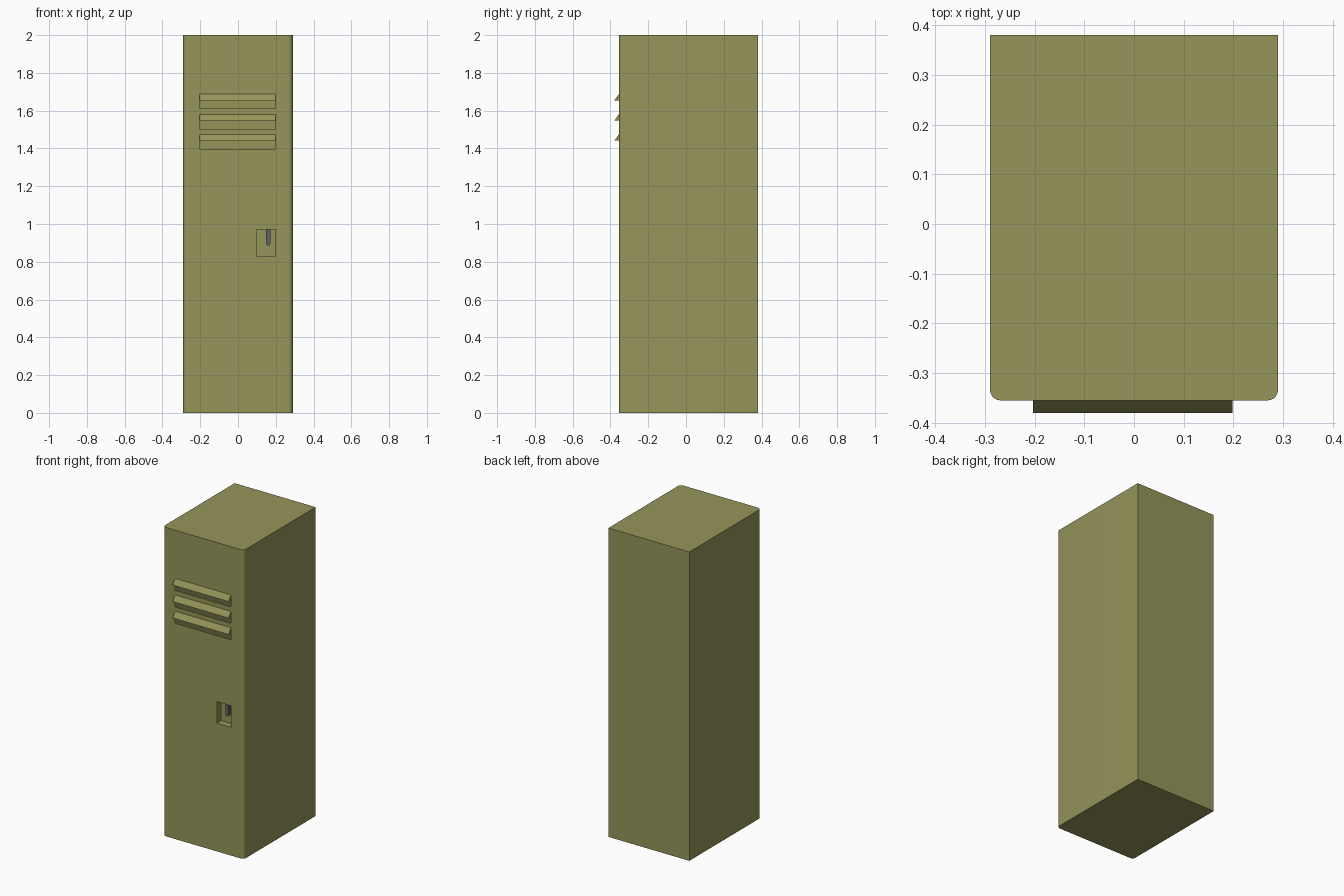
import bpy, bmesh, math

if "Cube" in bpy.data.objects:
    bpy.data.objects.remove(bpy.data.objects["Cube"])


def material(name, color):
    m = bpy.data.materials.new(name)
    m.diffuse_color = color
    m.use_nodes = True
    m.node_tree.nodes["Principled BSDF"].inputs["Base Color"].default_value = m.diffuse_color
    return m


OLIVE = material("olive_paint", (0.30, 0.30, 0.105, 1))
STEEL = material("dark_steel", (0.12, 0.12, 0.12, 1))

HALF_W, FRONT, BACK, HEIGHT, RADIUS = 0.29, -0.355, 0.38, 2.0, 0.022
SLOT_X = (-0.203, 0.198)
LOUVER_TOPS = (1.688, 1.581, 1.475)
SLOT_H = 0.077
RECESS_X, RECESS_Z, RECESS_Y = (0.097, 0.198), (0.83, 0.97), FRONT + 0.045


def finish(bm, name, mat, recalc=False):
    bmesh.ops.remove_doubles(bm, verts=bm.verts, dist=1e-5)
    if recalc:
        bmesh.ops.recalc_face_normals(bm, faces=bm.faces)
    me = bpy.data.meshes.new(name)
    bm.to_mesh(me)
    bm.free()
    me.materials.append(mat)
    ob = bpy.data.objects.new(name, me)
    bpy.context.collection.objects.link(ob)
    return ob


def face(bm, *pts):
    return bm.faces.new([bm.verts.new(p) for p in pts])


# cabinet: hollow sheet-metal shell with rounded front corners
bm = bmesh.new()
arc = [(HALF_W - RADIUS + RADIUS * math.cos(a), FRONT + RADIUS - RADIUS * math.sin(a))
       for a in (i * math.pi / 10 for i in range(6))]
side = [(HALF_W, BACK)] + arc
outline = [(-x, y) for x, y in reversed(side)] + side
outline.reverse()
for i, (a, b) in enumerate(zip(outline, outline[1:] + outline[:1])):
    if abs(a[1] - FRONT) < 1e-6 and abs(b[1] - FRONT) < 1e-6:
        continue  # the perforated front panel goes here
    face(bm, (*b, 0), (*a, 0), (*a, HEIGHT), (*b, HEIGHT))
face(bm, *[(*p, HEIGHT) for p in reversed(outline)])
face(bm, *[(*p, 0) for p in outline])

# front panel: strips around the louver slots and the handle recess
holes = [(SLOT_X, (t - SLOT_H, t)) for t in LOUVER_TOPS] + [(RECESS_X, RECESS_Z)]
edge = HALF_W - RADIUS
xs = sorted({-edge, edge, *SLOT_X, *RECESS_X})
zs = sorted({0, HEIGHT, *[z for _, hz in holes for z in hz]})
for x0, x1 in zip(xs, xs[1:]):
    for z0, z1 in zip(zs, zs[1:]):
        cx, cz = (x0 + x1) / 2, (z0 + z1) / 2
        if any(hx[0] < cx < hx[1] and hz[0] < cz < hz[1] for hx, hz in holes):
            continue
        face(bm, (x0, FRONT, z0), (x1, FRONT, z0), (x1, FRONT, z1), (x0, FRONT, z1))
cabinet = finish(bm, "cabinet", OLIVE)

# recess pan behind the handle
bm = bmesh.new()
ring = [(x, z) for x, z in ((RECESS_X[0], RECESS_Z[0]), (RECESS_X[1], RECESS_Z[0]),
                            (RECESS_X[1], RECESS_Z[1]), (RECESS_X[0], RECESS_Z[1]))]
for (ax, az), (bx, bz) in zip(ring, ring[1:] + ring[:1]):
    face(bm, (ax, FRONT, az), (bx, FRONT, bz), (bx, RECESS_Y, bz), (ax, RECESS_Y, az))
face(bm, *[(x, RECESS_Y, z) for x, z in ring])
finish(bm, "handle_recess", OLIVE)

# louvers: sloping hoods with closed ends, open underneath
for i, top in enumerate(LOUVER_TOPS):
    bm = bmesh.new()
    tip = top - 0.034
    x0, x1 = SLOT_X
    face(bm, (x0, -0.38, tip), (x1, -0.38, tip), (x1, FRONT, top), (x0, FRONT, top))
    face(bm, (x1, -0.38, tip), (x1, FRONT, tip), (x1, FRONT, top))
    face(bm, (x0, FRONT, tip), (x0, -0.38, tip), (x0, FRONT, top))
    finish(bm, f"louver_{i + 1}", OLIVE)

# latch handle: narrow lever with a rounded lower end
bm = bmesh.new()
hx, hr, z_low = 0.16, 0.011, 0.886
prof = [(hx + hr, 0.97), (hx - hr, 0.97)]
prof += [(hx - hr * math.cos(a), z_low + hr - hr * math.sin(a))
         for a in (k * math.pi / 6 for k in range(7))]
lever = face(bm, *[(x, FRONT + 0.012, z) for x, z in prof])
ext = bmesh.ops.extrude_face_region(bm, geom=[lever])
new = [g for g in ext["geom"] if isinstance(g, bmesh.types.BMVert)]
bmesh.ops.translate(bm, verts=new, vec=(0, 0.022, 0))
handle = finish(bm, "latch_handle", STEEL, True)

# smooth the rounded corners, keep sharp edges
for ob in (cabinet, handle):
    bpy.ops.object.select_all(action='DESELECT')
    ob.select_set(True)
    bpy.context.view_layer.objects.active = ob
    bpy.ops.object.shade_smooth_by_angle(angle=math.radians(35))
